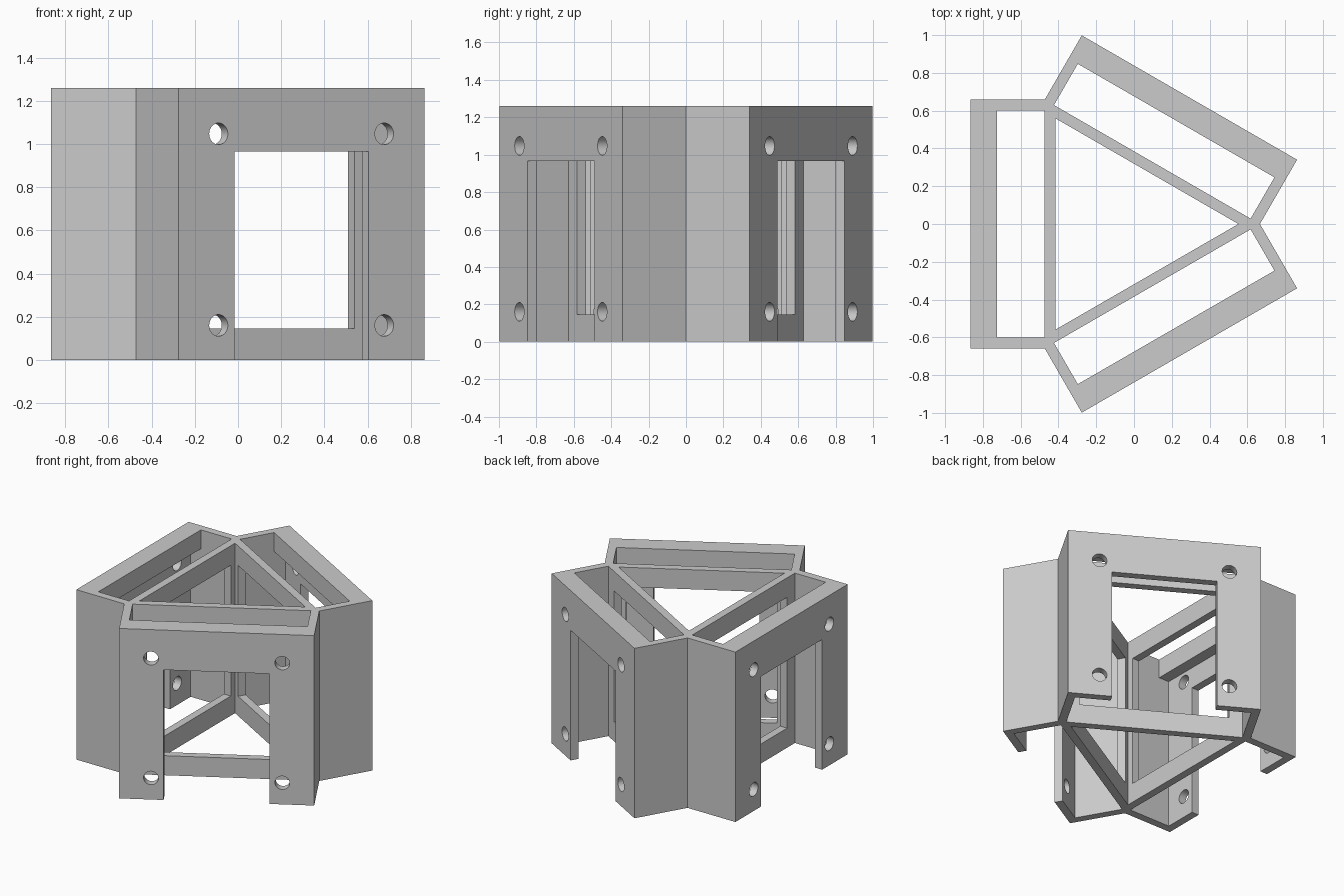
import bpy, bmesh, math
from mathutils import Matrix, Vector

cube = bpy.data.objects.get("Cube")
if cube:
    bpy.data.objects.remove(cube, do_unlink=True)

# Main dimensions; depths are measured outward from the central axis
CX = -0.093
HEIGHT = 1.26
HALF = 0.658
FACE = 0.773
WALL = 0.057
INNER = HALF / math.sqrt(3)
BAR = 0.145
POCKET = HALF - WALL
ANGLES = [math.radians(a) for a in (180, 60, -60)]

gray = bpy.data.materials.new("plain gray")
gray.use_nodes = True
color = (0.6, 0.6, 0.6, 1)
gray.diffuse_color = color
gray.node_tree.nodes["Principled BSDF"].inputs["Base Color"].default_value = color


def side_frame(angle):
    """Local x points out of a bay, local y runs along its face."""
    return Matrix.Translation((CX, 0, 0)) @ Matrix.Rotation(angle, 4, 'Z')


def prism(name, points, z0, z1):
    """Upright solid from a counter-clockwise outline."""
    bm = bmesh.new()
    face = bm.faces.new([bm.verts.new((p[0], p[1], z0)) for p in points])
    top = bmesh.ops.extrude_face_region(bm, geom=[face])["geom"]
    moved = [v for v in top if isinstance(v, bmesh.types.BMVert)]
    bmesh.ops.translate(bm, verts=moved, vec=(0, 0, z1 - z0))
    bmesh.ops.recalc_face_normals(bm, faces=bm.faces)
    return make_object(name, bm)


def make_object(name, bm):
    mesh = bpy.data.meshes.new(name)
    bm.to_mesh(mesh)
    bm.free()
    obj = bpy.data.objects.new(name, mesh)
    bpy.context.collection.objects.link(obj)
    mesh.materials.append(gray)
    return obj


def cut(body, cutter):
    cutter.hide_render = True
    mod = body.modifiers.new("cut", 'BOOLEAN')
    mod.operation = 'DIFFERENCE'
    mod.solver = 'EXACT'
    mod.object = cutter
    bpy.context.view_layer.objects.active = body
    bpy.ops.object.modifier_apply(modifier=mod.name)
    bpy.data.objects.remove(cutter, do_unlink=True)


def box_cutter(angle, d0, d1, half, z0, z1):
    corners = [(d0, -half), (d1, -half), (d1, half), (d0, half)]
    frame = side_frame(angle)
    return prism("cutter", [frame @ Vector((x, y, 0)) for x, y in corners], z0, z1)


def hole_cutter(angle, t, z, radius=0.05):
    bm = bmesh.new()
    bmesh.ops.create_cone(bm, cap_ends=True, segments=32, radius1=radius,
                          radius2=radius, depth=0.25)
    place = Matrix.Translation((FACE, t, z)) @ Matrix.Rotation(math.pi / 2, 4, 'Y')
    bm.transform(side_frame(angle) @ place)
    return make_object("cutter", bm)


# Three-bay outer shell
outline = []
for angle in sorted(ANGLES):
    frame = side_frame(angle)
    for x, y in ((INNER, -HALF), (FACE, -HALF), (FACE, HALF)):
        outline.append(frame @ Vector((x, y, 0)))
body = prism("three_bay_frame", outline, 0, HEIGHT)

# Central triangular shaft
reach = 2 * (INNER - WALL)
shaft = [side_frame(a + math.pi) @ Vector((reach, 0, 0)) for a in sorted(ANGLES)]
cut(body, prism("cutter", shaft, -0.1, HEIGHT + 0.1))

for angle in ANGLES:
    # Bay pocket, with a thicker lip left along the top of the face plate
    cut(body, box_cutter(angle, INNER, FACE - 0.141, POCKET, -0.1, HEIGHT + 0.1))
    cut(body, box_cutter(angle, INNER + 0.1, FACE - WALL, POCKET, -0.1, HEIGHT - 0.14))
    # Window in the inner wall
    cut(body, box_cutter(angle, INNER - 0.075, INNER + 0.05, 0.51, BAR, HEIGHT - BAR))
    # Face opening, open at the bottom
    cut(body, box_cutter(angle, FACE - 0.16, FACE + 0.1, 0.358, -0.1, 0.965))
    # Four screw holes
    for t in (-0.443, 0.443):
        for z in (0.16, 1.047):
            cut(body, hole_cutter(angle, t, z))

# Smooth the hole walls while keeping every edge crisp
bpy.ops.object.select_all(action='DESELECT')
body.select_set(True)
bpy.context.view_layer.objects.active = body
bpy.ops.object.shade_smooth_by_angle(angle=math.radians(30))
